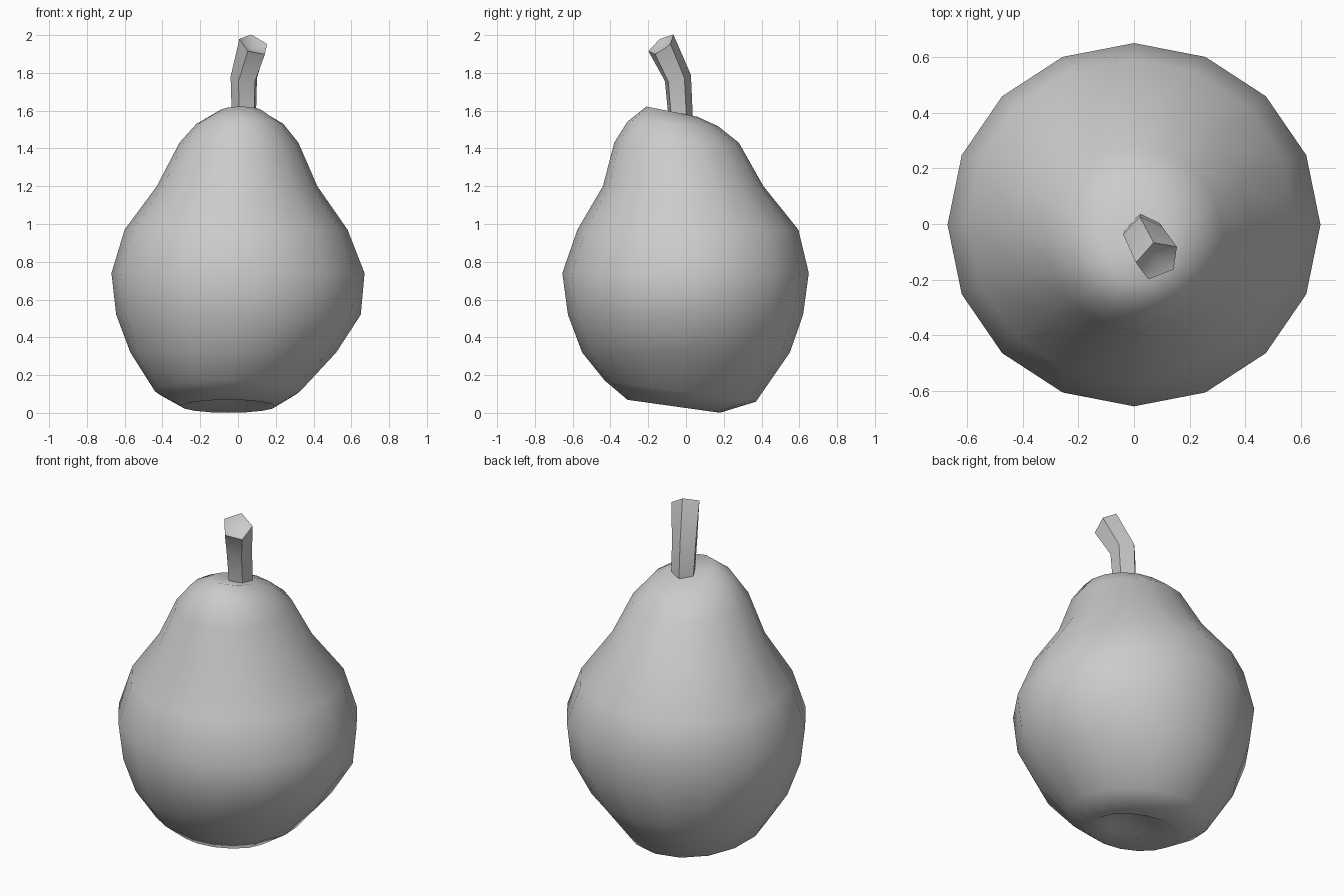
import bpy
import bmesh
from math import cos, sin, tau, radians
from mathutils import Vector

default = bpy.data.objects.get("Cube")
if default:
    bpy.data.objects.remove(default, do_unlink=True)

grey = bpy.data.materials.new("plain grey")
grey.use_nodes = True
colour = (0.6, 0.6, 0.6, 1)
grey.diffuse_color = colour
grey.node_tree.nodes["Principled BSDF"].inputs["Base Color"].default_value = colour


def loft(name, rings, start, end, angle):
    """Skin a stack of point rings and close each end with a fan to a point."""
    bm = bmesh.new()
    loops = [[bm.verts.new(p) for p in ring] for ring in rings]
    n = len(loops[0])
    for a, b in zip(loops, loops[1:]):
        for i in range(n):
            j = (i + 1) % n
            bm.faces.new((a[i], a[j], b[j], b[i]))
    for loop, tip in ((loops[0], start), (loops[-1], end)):
        centre = bm.verts.new(tip)
        for i in range(n):
            bm.faces.new((loop[i], loop[(i + 1) % n], centre))
    bmesh.ops.recalc_face_normals(bm, faces=bm.faces)
    mesh = bpy.data.meshes.new(name)
    bm.to_mesh(mesh)
    bm.free()
    mesh.materials.append(grey)
    obj = bpy.data.objects.new(name, mesh)
    bpy.context.collection.objects.link(obj)
    bpy.ops.object.select_all(action='DESELECT')
    obj.select_set(True)
    bpy.context.view_layer.objects.active = obj
    bpy.ops.object.shade_smooth_by_angle(angle=radians(angle))


def body_ring(z, x0, x1, y0, y1, tilt, sides=16):
    """Oval between the given limits, leaning along y."""
    ring = []
    for i in range(sides):
        a = tau * i / sides
        dy = (y1 - y0) / 2 * sin(a)
        ring.append(((x0 + x1) / 2 + (x1 - x0) / 2 * cos(a),
                     (y0 + y1) / 2 + dy, z + tilt * dy))
    return ring


# Fruit body: from the hollow underneath up to the sloping shoulder
profile = [
    (0.09, -0.14, 0.08, -0.20, 0.04, 0),
    (0.035, -0.30, 0.20, -0.31, 0.18, -0.14),
    (0.115, -0.44, 0.33, -0.43, 0.37, -0.14),
    (0.32, -0.57, 0.52, -0.55, 0.55, 0),
    (0.52, -0.645, 0.65, -0.625, 0.62, 0),
    (0.74, -0.67, 0.67, -0.655, 0.65, 0),
    (0.97, -0.60, 0.58, -0.575, 0.595, 0),
    (1.20, -0.43, 0.42, -0.44, 0.41, 0),
    (1.43, -0.31, 0.32, -0.38, 0.28, 0),
    (1.53, -0.22, 0.24, -0.31, 0.17, -0.05),
    (1.595, -0.10, 0.13, -0.21, 0.06, -0.2),
]
loft("pear_body", [body_ring(*p) for p in profile],
     (-0.03, -0.08, 0.10), (0.02, -0.06, 1.58), 60)


def stem_ring(centre, normal, radius, sides=5):
    """Regular polygon facing along the normal."""
    n = Vector(normal).normalized()
    u = Vector((1, 0, 0))
    u = (u - n * u.dot(n)).normalized()
    v = n.cross(u)
    return [Vector(centre) + radius * (u * cos(tau * (i + 0.4) / sides)
                                       + v * sin(tau * (i + 0.4) / sides))
            for i in range(sides)]


# Bent five-sided stem with a hollow cut end
path = [
    ((0.035, -0.03, 1.55), (0, 0, 1), 0.068),
    ((0.035, -0.045, 1.77), (0.1, -0.25, 1), 0.075),
    ((0.085, -0.13, 1.95), (0.35, -0.55, 0.75), 0.084),
]
loft("pear_stem", [stem_ring(*p) for p in path],
     path[0][0], (0.075, -0.11, 1.925), 50)
